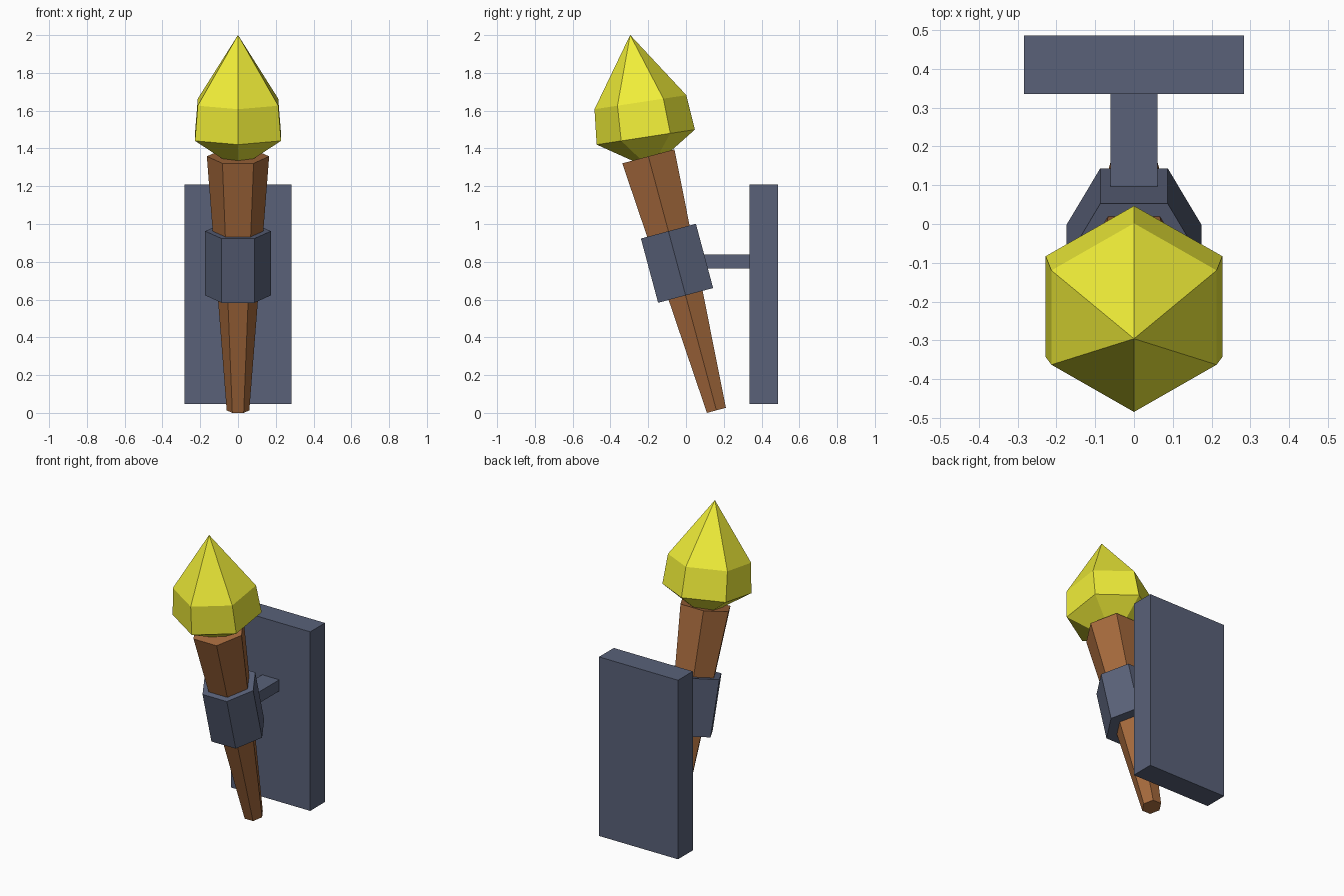
import bpy, bmesh
from math import radians, cos, sin, pi
from mathutils import Matrix

if "Cube" in bpy.data.objects:
    bpy.data.objects.remove(bpy.data.objects["Cube"])


def material(name, rgb):
    m = bpy.data.materials.new(name)
    m.diffuse_color = (*rgb, 1)
    m.use_nodes = True
    m.node_tree.nodes["Principled BSDF"].inputs["Base Color"].default_value = m.diffuse_color
    return m


WOOD = material("wood", (0.37, 0.14, 0.045))
IRON = material("iron", (0.10, 0.12, 0.19))
FIRE = material("fire", (0.87, 0.85, 0.04))


def finish(bm, name, mat):
    bmesh.ops.recalc_face_normals(bm, faces=bm.faces)
    mesh = bpy.data.meshes.new(name)
    bm.to_mesh(mesh)
    bm.free()
    mesh.materials.append(mat)
    obj = bpy.data.objects.new(name, mesh)
    bpy.context.collection.objects.link(obj)
    return obj


def hex_loft(name, rings, origin, tilt, mat, phase=0.0):
    """Six-sided loft through (radius, height) rings; radius 0 makes a point."""
    bm = bmesh.new()
    n = 6
    prev = None
    for r, h in rings:
        if r == 0:
            tip = bm.verts.new((0, 0, h))
            for i in range(n):
                bm.faces.new((prev[i], prev[(i + 1) % n], tip))
            prev = None
            break
        ring = [bm.verts.new((r * cos(phase + 2 * pi * i / n),
                              r * sin(phase + 2 * pi * i / n), h)) for i in range(n)]
        if prev is None:
            bm.faces.new(ring[::-1])
        else:
            for i in range(n):
                j = (i + 1) % n
                bm.faces.new((prev[i], prev[j], ring[j], ring[i]))
        prev = ring
    if prev:
        bm.faces.new(prev)
    bm.transform(Matrix.Translation(origin) @ Matrix.Rotation(radians(tilt), 4, 'X'))
    return finish(bm, name, mat)


def box(name, lo, hi, mat):
    bm = bmesh.new()
    bmesh.ops.create_cube(bm, size=1)
    size = [b - a for a, b in zip(lo, hi)]
    mid = [(a + b) / 2 for a, b in zip(lo, hi)]
    bm.transform(Matrix.Translation(mid) @ Matrix.Diagonal((*size, 1)))
    return finish(bm, name, mat)


# Tapered wooden shaft and the iron collar that holds it
FOOT = (0, 0.161, 0.0135)
hex_loft("handle", [(0.06, 0), (0.165, 1.392)], FOOT, 15, WOOD)
hex_loft("collar", [(0.174, 0.63), (0.174, 0.982)], FOOT, 15, IRON)

# Faceted flame, tilted less than the shaft
hex_loft("flame", [(0.07, -0.125), (0.263, 0), (0.246, 0.187), (0, 0.547)],
         (0, -0.213, 1.46), 8.7, FIRE, phase=pi / 6)

# Wall bracket
box("bracket_arm", (-0.061, 0.05, 0.765), (0.061, 0.335, 0.838), IRON)
box("wall_plate", (-0.283, 0.335, 0.048), (0.283, 0.486, 1.208), IRON)
